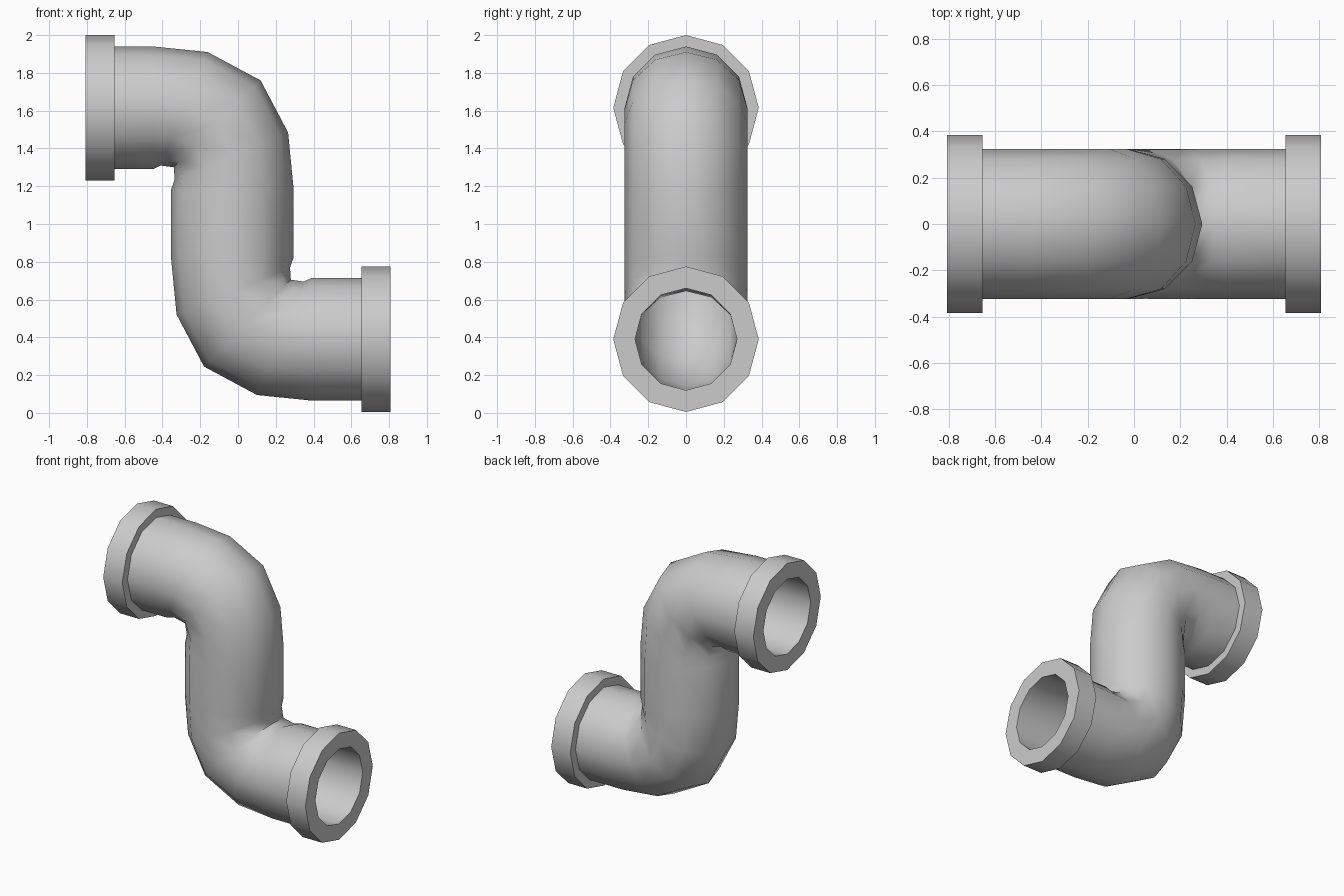
import bpy, bmesh, math
from mathutils import Vector

SIDES = 12
OUTER, BORE, FLANGE = 0.325, 0.27, 0.385
HIGH, LOW = 1.615, 0.39

if "Cube" in bpy.data.objects:
    bpy.data.objects.remove(bpy.data.objects["Cube"])

grey = bpy.data.materials.new("pipe grey")
grey.use_nodes = True
colour = (0.6, 0.6, 0.6, 1)
grey.diffuse_color = colour
grey.node_tree.nodes["Principled BSDF"].inputs["Base Color"].default_value = colour


def sweep(name, stations, closed):
    """Skin twelve-sided rings; a station is (x, z, tilt in degrees, radius)."""
    bm = bmesh.new()
    rings = []
    for x, z, tilt, radius in stations:
        t = math.radians(tilt)
        up = Vector((math.sin(t), 0, math.cos(t)))
        ring = []
        for i in range(SIDES):
            a = math.tau * i / SIDES
            offset = up * math.cos(a) + Vector((0, math.sin(a), 0))
            ring.append(bm.verts.new(Vector((x, 0, z)) + offset * radius))
        rings.append(ring)
    pairs = list(zip(rings, rings[1:]))
    if closed:
        pairs.append((rings[-1], rings[0]))
    for a, b in pairs:
        for i in range(SIDES):
            j = (i + 1) % SIDES
            bm.faces.new((a[i], a[j], b[j], b[i]))
    mesh = bpy.data.meshes.new(name)
    bm.to_mesh(mesh)
    bm.free()
    obj = bpy.data.objects.new(name, mesh)
    bpy.context.collection.objects.link(obj)
    mesh.materials.append(grey)
    bpy.ops.object.select_all(action='DESELECT')
    obj.select_set(True)
    bpy.context.view_layer.objects.active = obj
    bpy.ops.object.shade_smooth_by_angle(angle=math.radians(50))
    return obj


# Centre line: upper bend, then the same bend turned half a circle below it
upper = [(-0.45, HIGH, 0), (-0.285, 1.61, 22.5), (-0.11, 1.53, 45),
         (-0.035, 1.36, 67.5), (-0.03, 1.18, 90)]
lower = [(-0.06 - x, HIGH + LOW - z, tilt) for x, z, tilt in reversed(upper)]
path = [(-0.655, HIGH, 0)] + upper + lower + [(0.655, LOW, 0)]

# Pipe walls, outside and inside
sweep("pipe_outer_wall", [(*p, OUTER) for p in path], False)
sweep("pipe_inner_wall", [(*p, BORE) for p in reversed(path)], False)

# Collars on both ends
for name, x0, x1, z in (("upper_collar", -0.807, -0.655, HIGH),
                        ("lower_collar", 0.655, 0.807, LOW)):
    sweep(name, [(x0, z, 0, FLANGE), (x1, z, 0, FLANGE),
                 (x1, z, 0, BORE), (x0, z, 0, BORE)], True)
